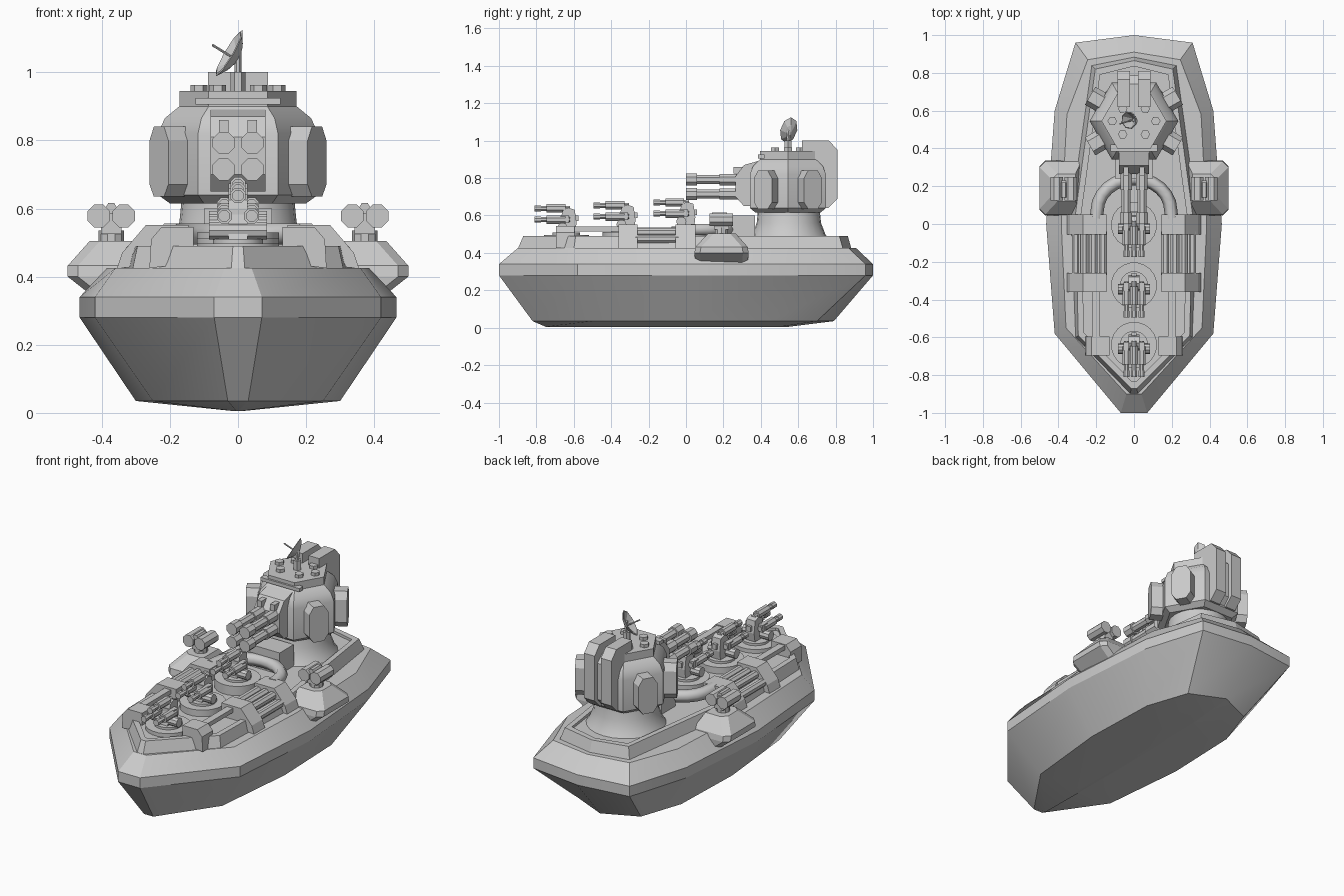
import bpy, bmesh, math
from mathutils import Vector, Matrix

if "Cube" in bpy.data.objects:
    bpy.data.objects.remove(bpy.data.objects["Cube"])


def finish(name, bm, smooth=0):
    bmesh.ops.recalc_face_normals(bm, faces=bm.faces)
    me = bpy.data.meshes.new(name)
    bm.to_mesh(me)
    bm.free()
    ob = bpy.data.objects.new(name, me)
    bpy.context.collection.objects.link(ob)
    if smooth:
        bpy.ops.object.select_all(action='DESELECT')
        ob.select_set(True)
        bpy.context.view_layer.objects.active = ob
        bpy.ops.object.shade_smooth_by_angle(angle=math.radians(smooth))
    return ob


def loft(name, rings, smooth=0):
    """Skin a stack of equally sized point rings and cap both ends."""
    bm = bmesh.new()
    vs = [[bm.verts.new(p) for p in r] for r in rings]
    n = len(vs[0])
    for a, b in zip(vs, vs[1:]):
        for i in range(n):
            bm.faces.new((a[i], a[(i + 1) % n], b[(i + 1) % n], b[i]))
    bm.faces.new(vs[0])
    bm.faces.new(vs[-1])
    return finish(name, bm, smooth)


def outline(half, z):
    """Mirror a half outline (bow to stern) into a full ring at height z."""
    return [(x, y, z) for x, y in half] + [(-x, y, z) for x, y in reversed(half) if x > 0]


def ngon(r, z, n, cx=0, cy=0, rot=0):
    return [(cx + r * math.cos(rot + math.tau * i / n), cy + r * math.sin(rot + math.tau * i / n), z)
            for i in range(n)]


def prism(name, pts, axis, a, b):
    """Extrude a 2D profile along x (yz profile) or y (xz profile)."""
    f = (lambda p, t: (t, p[0], p[1])) if axis == 'x' else (lambda p, t: (p[0], t, p[1]))
    return loft(name, [[f(p, t) for p in pts] for t in (a, b)])


def cyl(name, p0, p1, r, r2=None, n=8):
    p0, p1 = Vector(p0), Vector(p1)
    d = p1 - p0
    bm = bmesh.new()
    m = Matrix.Translation((p0 + p1) / 2) @ d.to_track_quat('Z', 'Y').to_matrix().to_4x4() \
        @ Matrix.Rotation(math.pi / n, 4, 'Z')
    bmesh.ops.create_cone(bm, cap_ends=True, segments=n, radius1=r, radius2=r if r2 is None else r2,
                          depth=d.length, matrix=m)
    return finish(name, bm, 35 if n > 10 else 0)


def box(name, x0, x1, y0, y1, z0, z1):
    return prism(name, [(x0, z0), (x1, z0), (x1, z1), (x0, z1)], 'y', y0, y1)


# Hull
beam = [(.07, -1), (.42, -.58), (.465, 0), (.42, .6), (.31, .96), (0, 1)]
deck = [(.04, -.9), (.36, -.55), (.385, 0), (.355, .58), (.245, .87), (0, .91)]
base = [(.03, -.82), (.25, -.5), (.3, 0), (.285, .45), (.2, .7), (0, .79)]
keel = [(.005, -.75), (.01, -.45), (.01, 0), (.01, .3), (.005, .5), (0, .55)]
loft("hull", [outline(keel, .005), outline(base, .035), outline(beam, .28),
              outline(beam, .34), outline(deck, .425)], 30)

# Raised deck with sunken floor inside a low rim
low = [(.02, -.9), (.31, -.6), (.335, .05), (.31, .24), (.225, .84), (0, .885)]
top = [(.015, -.87), (.295, -.59), (.31, .05), (.285, .24), (.205, .82), (0, .865)]
inn = [(.01, -.835), (.265, -.575), (.28, .05), (.255, .23), (.18, .79), (0, .835)]
loft("raised_deck", [outline(low, .42), outline(top, .49), outline(inn, .49), outline(inn, .475)])

# Tower foot and hexagonal tower body
loft("tower_foot", [ngon(r, z, 24, 0, .55) for r, z in
                    ((.215, .47), (.195, .5), (.172, .56), (.165, .63))], 40)
loft("tower_body", [ngon(r, z, 6, 0, .545) for r, z in
                    ((.2, .615), (.235, .64), (.235, .82), (.215, .865), (.172, .9), (.172, .945))], 35)
box("roof_bar", -.125, .125, .385, .42, .905, .925)

# Angled octagonal panels on the tower
for k in (30, 150, 210, 330):
    panel = prism("tower_panel", [(-.055, .67), (-.03, .635), (.03, .635), (.055, .67),
                                  (.055, .8), (.03, .84), (-.03, .84), (-.055, .8)], 'x', .16, .268)
    panel.matrix_world = Matrix.Translation((0, .545, 0)) @ Matrix.Rotation(math.radians(k), 4, 'Z')

# Main gun mount and four barrels
prism("gun_mount", [(.4, .65), (.31, .65), (.265, .7), (.265, .81), (.31, .87), (.4, .895)], 'x', -.08, .08)
for s in (-1, 1):
    box("sight", s * .042 - .014, s * .042 + .014, .255, .34, .825, .86)
    for z in (.715, .792):
        x = s * .042
        cyl("main_barrel", (x, .05, z), (x, .28, z), .026)
        cyl("main_muzzle", (x, 0, z), (x, .06, z), .035)
        cyl("main_sleeve", (x, .18, z), (x, .28, z), .033)

    # Tall rear housings
    prism("rear_housing", [(.62, .64), (.76, .64), (.81, .69), (.81, .95), (.765, 1), (.62, 1)],
          'x', s * .02, s * .088)
    # Roof bumps
    for x, y in ((.115, .545), (.06, .475), (.06, .61)):
        cyl("roof_bump", (s * x, y, .94), (s * x, y, .963), .025, n=6)
prism("rear_spine", [(.6, .64), (.74, .64), (.785, .69), (.785, .9), (.74, .94), (.6, .94)], 'x', -.06, .06)

# Dish antenna
cyl("dish_post", (0, .545, .94), (0, .545, 1.0), .022, n=6)
cyl("dish_arm", (0, .545, .99), (.0, .55, 1.06), .01, n=6)
dish = loft("dish", [ngon(r, z, 8) for r, z in ((.01, -.012), (.045, 0), (.08, .022), (.072, .024), (.01, -.004))])
aim = Vector((-.8, -.25, .5)).to_track_quat('Z', 'Y').to_matrix().to_4x4()
dish.matrix_world = Matrix.Translation((-.008, .555, 1.045)) @ aim @ Matrix.Diagonal((.6, 1, 1, 1))
cyl("dish_feed", (-.01, .55, 1.04), (-.075, .53, 1.08), .004, n=6)

# Three deck gun turrets, stepping up slightly toward the stern
for y, h in ((-.64, 0), (-.325, .016), (-.005, .032)):
    cyl("turret_ring", (0, y, .46), (0, y, .497 + h), .122, n=20)
    cyl("turret_plate", (0, y, .49), (0, y, .51 + h), .075, n=16)
    cyl("turret_axle", (-.085, y - .02, .535 + h), (.085, y - .02, .535 + h), .027, n=10)
    prism("turret_cradle", [(y - .05, .5), (y + .045, .5), (y + .055, .56 + h), (y + .045, .63 + h),
                            (y + .01, .642 + h), (y - .02, .625 + h), (y - .035, .56 + h)], 'x', -.028, .028)
    box("turret_breech", -.012, .012, y + .04, y + .065, .57 + h, .6 + h)
    for x, z in ((0, .638), (-.04, .578), (.04, .578)):
        z += h
        cyl("turret_barrel", (x, y - .17, z), (x, y + .02, z), .014)
        cyl("turret_jacket", (x, y - .105, z), (x, y - .005, z), .024)
        cyl("turret_muzzle", (x, y - .17, z), (x, y - .135, z), .018)
    box("turret_yoke", -.055, .055, y - .03, y + .015, .56 + h, .6 + h)

for s in (-1, 1):
    # Launcher end blocks, tubes between them, rails and bow lockers
    for y0, y1 in ((-.36, -.26), (-.055, .05)):
        prism("launcher_block", [(s * x, z) for x, z in
              ((.145, .44), (.355, .425), (.34, .47), (.27, .552), (.145, .552))], 'y', y0, y1)
    for x, z in ((.165, .515), (.215, .515), (.262, .51), (.308, .475)):
        cyl("launcher_tube", (s * x, -.27, z), (s * x, -.04, z), .023)
    box("tube_tray", s * .15, s * .3, -.26, -.055, .46, .485)
    box("deck_rail", s * .18, s * .22, -.6, -.35, .515, .54)
    prism("bow_locker", [(s * x, z) for x, z in
          ((.13, .44), (.26, .425), (.255, .51), (.225, .545), (.13, .545))], 'y', -.695, -.595)

    # Side sponson
    c = s * .372
    def rect(x0, x1, y0, y1, z):
        xs, cut = (s * x0, s * x1), .03 * s
        return [(xs[0], y0, z), (xs[1] - cut, y0, z), (xs[1], y0 + .03, z),
                (xs[1], y1 - .03, z), (xs[1] - cut, y1, z), (xs[0], y1, z)]
    loft("sponson", [rect(.28, .43, .05, .33, .345), rect(.28, .5, .045, .335, .4),
                     rect(.28, .5, .05, .33, .432), rect(.31, .435, .12, .265, .505)])
    cyl("sponson_neck", (c, .19, .49), (c, .19, .535), .037, n=10)
    box("sponson_bridge", c - .03, c + .03, .15, .23, .525, .6)
    for t in (-1, 1):
        cyl("sponson_pod", (c + t * .037, .125, .578), (c + t * .037, .25, .578), .036)
    cyl("sponson_sight", (c, .14, .6), (c, .22, .6), .018, n=6)

# Curved pipe arching around the aft turret
cu = bpy.data.curves.new("curved_pipe", 'CURVE')
cu.dimensions = '3D'
cu.bevel_depth = .035
cu.bevel_resolution = 1
cu.use_fill_caps = True
sp = cu.splines.new('POLY')
path = [(.2, .03)] + [(.195 * math.cos(a), .07 + .17 * math.sin(a))
                      for a in (math.pi * i / 12 for i in range(13))] + [(-.2, .03)]
sp.points.add(len(path) - 1)
for p, (x, y) in zip(sp.points, path):
    p.co = (x, y, .525, 1)
bpy.context.collection.objects.link(bpy.data.objects.new("curved_pipe", cu))
box("pipe_junction", -.1, .1, .24, .37, .47, .6)
